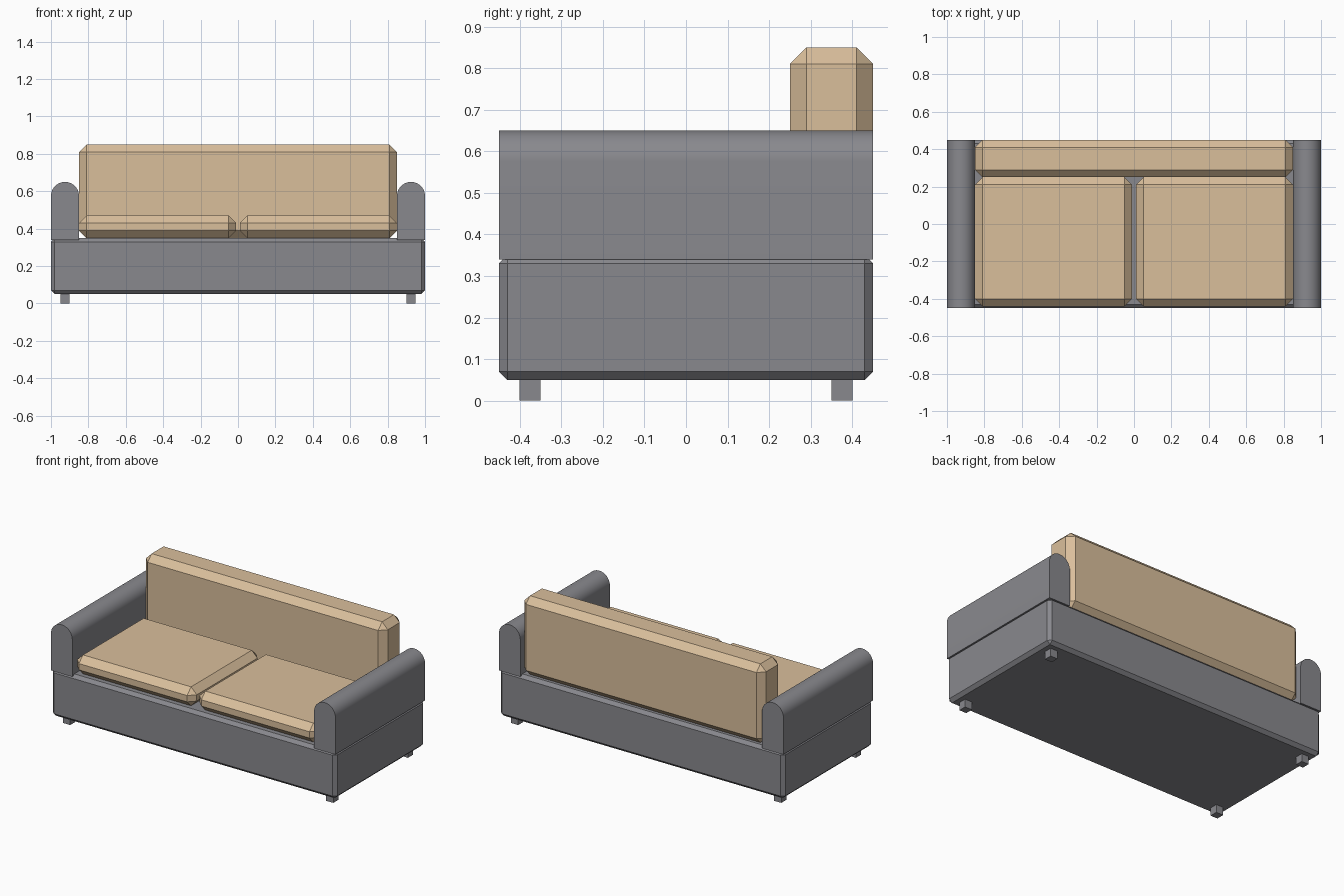
import bpy, bmesh, math

if "Cube" in bpy.data.objects:
    bpy.data.objects.remove(bpy.data.objects["Cube"])

tan = bpy.data.materials.new("tan_fabric")
tan.diffuse_color = (0.70, 0.52, 0.33, 1)
tan.use_nodes = True
tan.node_tree.nodes["Principled BSDF"].inputs["Base Color"].default_value = tan.diffuse_color
grey = bpy.data.materials.new("dark_grey_fabric")
grey.diffuse_color = (0.25, 0.25, 0.27, 1)
grey.use_nodes = True
grey.node_tree.nodes["Principled BSDF"].inputs["Base Color"].default_value = grey.diffuse_color


def make_object(name, bm, material):
    bmesh.ops.recalc_face_normals(bm, faces=bm.faces)
    mesh = bpy.data.meshes.new(name)
    bm.to_mesh(mesh)
    bm.free()
    obj = bpy.data.objects.new(name, mesh)
    bpy.context.collection.objects.link(obj)
    mesh.materials.append(material)
    return obj


def box(name, lo, hi, bevel=0, material=grey):
    """Box between two corners, with an optional one-step chamfer."""
    bm = bmesh.new()
    bmesh.ops.create_cube(bm, size=1)
    for v in bm.verts:
        v.co = [(a + b) / 2 + c * (b - a) for a, b, c in zip(lo, hi, v.co)]
    obj = make_object(name, bm, material)
    if bevel:
        mod = obj.modifiers.new("chamfer", 'BEVEL')
        mod.width = bevel
        mod.segments = 1
    return obj


def armrest(name, cx, radius=0.075, bottom=0.34, top=0.65, depth=0.9, steps=24):
    """Round-topped profile extruded from front to back."""
    profile = [(-radius, bottom), (radius, bottom)]
    for i in range(steps + 1):
        a = math.pi * i / steps
        profile.append((radius * math.cos(a), top - radius + radius * math.sin(a)))
    bm = bmesh.new()
    face = bm.faces.new([bm.verts.new((cx + x, -depth / 2, z)) for x, z in profile])
    ext = bmesh.ops.extrude_face_region(bm, geom=[face], use_keep_orig=True)
    moved = [g for g in ext["geom"] if isinstance(g, bmesh.types.BMVert)]
    bmesh.ops.translate(bm, verts=moved, vec=(0, depth, 0))
    obj = make_object(name, bm, grey)
    bpy.ops.object.select_all(action='DESELECT')
    obj.select_set(True)
    bpy.context.view_layer.objects.active = obj
    bpy.ops.object.shade_smooth_by_angle(angle=math.radians(30))
    return obj


# Base frame and back cushion
box("base", (-1, -0.45, 0.05), (1, 0.45, 0.35), 0.02)
box("back_cushion", (-0.85, 0.25, 0.35), (0.85, 0.45, 0.85), 0.04, tan)

for side, s in (("left", -1), ("right", 1)):
    # Seat cushion, mirrored about the centre gap
    x0, x1 = sorted((0.01 * s, 0.85 * s))
    box(f"{side}_seat_cushion", (x0, -0.44, 0.35), (x1, 0.25, 0.47), 0.04, tan)
    # Armrest
    armrest(f"{side}_armrest", 0.925 * s)
    # Legs
    for end, y in (("front", -0.375), ("back", 0.375)):
        x = 0.925 * s
        box(f"{end}_{side}_leg", (x - 0.025, y - 0.025, 0), (x + 0.025, y + 0.025, 0.055))
